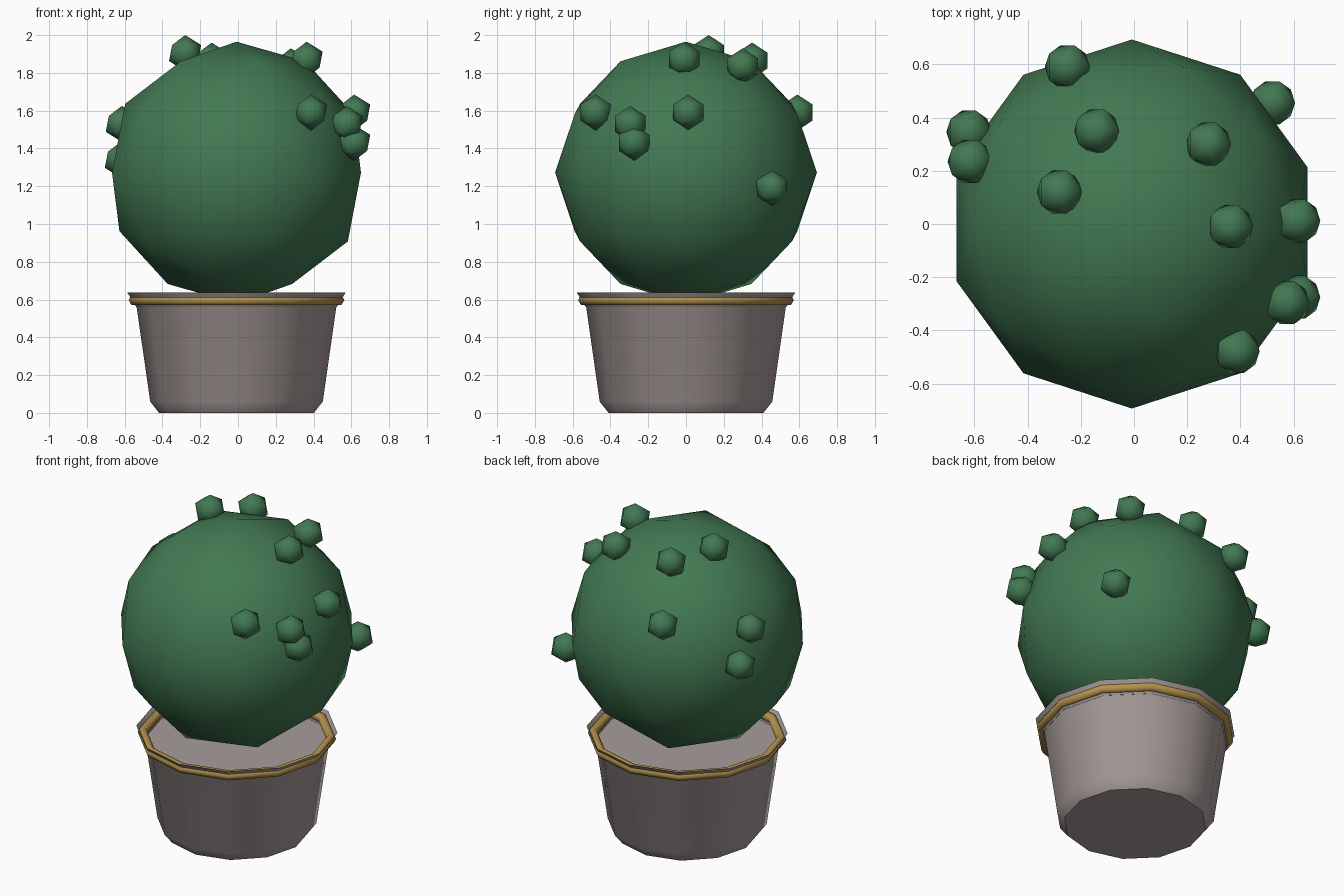
import bpy, bmesh, math

if "Cube" in bpy.data.objects:
    bpy.data.objects.remove(bpy.data.objects["Cube"])

CX = -0.008          # pot and cactus axis
SIDES = 12


def material(name, rgb):
    m = bpy.data.materials.new(name)
    m.diffuse_color = (*rgb, 1)
    m.use_nodes = True
    m.node_tree.nodes["Principled BSDF"].inputs["Base Color"].default_value = m.diffuse_color
    return m


green = material("cactus green", (0.055, 0.19, 0.085))
clay = material("warm grey clay", (0.39, 0.335, 0.325))
gold = material("gold trim", (0.46, 0.29, 0.075))


def finish(obj, name, mat, angle):
    obj.name = name
    obj.data.materials.append(mat)
    bpy.ops.object.select_all(action='DESELECT')
    obj.select_set(True)
    bpy.context.view_layer.objects.active = obj
    bpy.ops.object.shade_smooth_by_angle(angle=math.radians(angle))


def ico(name, loc, radius, subdivisions):
    bpy.ops.mesh.primitive_ico_sphere_add(subdivisions=subdivisions, radius=radius, location=loc)
    finish(bpy.context.object, name, green, 80)


def lathe(name, profile, mat, angle):
    """Revolve (radius, z) points; the two ends are capped with flat faces."""
    bm = bmesh.new()
    rings = [[bm.verts.new((r * math.cos(a), r * math.sin(a), z))
              for a in (2 * math.pi * i / SIDES for i in range(SIDES))]
             for r, z in profile]
    for lo, hi in zip(rings, rings[1:]):
        for i in range(SIDES):
            j = (i + 1) % SIDES
            bm.faces.new((lo[i], lo[j], hi[j], hi[i]))
    bm.faces.new(rings[0][::-1])
    bm.faces.new(rings[-1])
    me = bpy.data.meshes.new(name)
    bm.to_mesh(me)
    bm.free()
    obj = bpy.data.objects.new(name, me)
    obj.location.x = CX
    bpy.context.collection.objects.link(obj)
    finish(obj, name, mat, angle)


# Pot: chamfered foot, tapered wall, flared lip, sunken top
lathe("pot", [(0.41, 0), (0.457, 0.06), (0.53, 0.57), (0.578, 0.637), (0.53, 0.56)], clay, 50)

# Gold band under the lip
bpy.ops.mesh.primitive_torus_add(location=(CX, 0, 0.597), major_segments=SIDES, minor_segments=6,
                                 major_radius=0.542, minor_radius=0.029)
finish(bpy.context.object, "gold_band", gold, 80)

# Cactus body
ico("cactus_body", (CX, 0, 1.272), 0.693, 2)

# Buds scattered over the body
buds = [(-0.25, 0.59, 1.59), (-0.62, 0.345, 1.34), (-0.615, 0.235, 1.53), (-0.14, 0.35, 1.865),
        (-0.28, 0.12, 1.905), (0.28, 0.30, 1.835), (0.363, -0.01, 1.87), (0.52, 0.455, 1.19),
        (0.615, 0.012, 1.59), (0.615, -0.275, 1.43), (0.575, -0.295, 1.53), (0.387, -0.478, 1.59)]
for n, loc in enumerate(buds, 1):
    ico(f"bud_{n}", loc, 0.095, 1)
